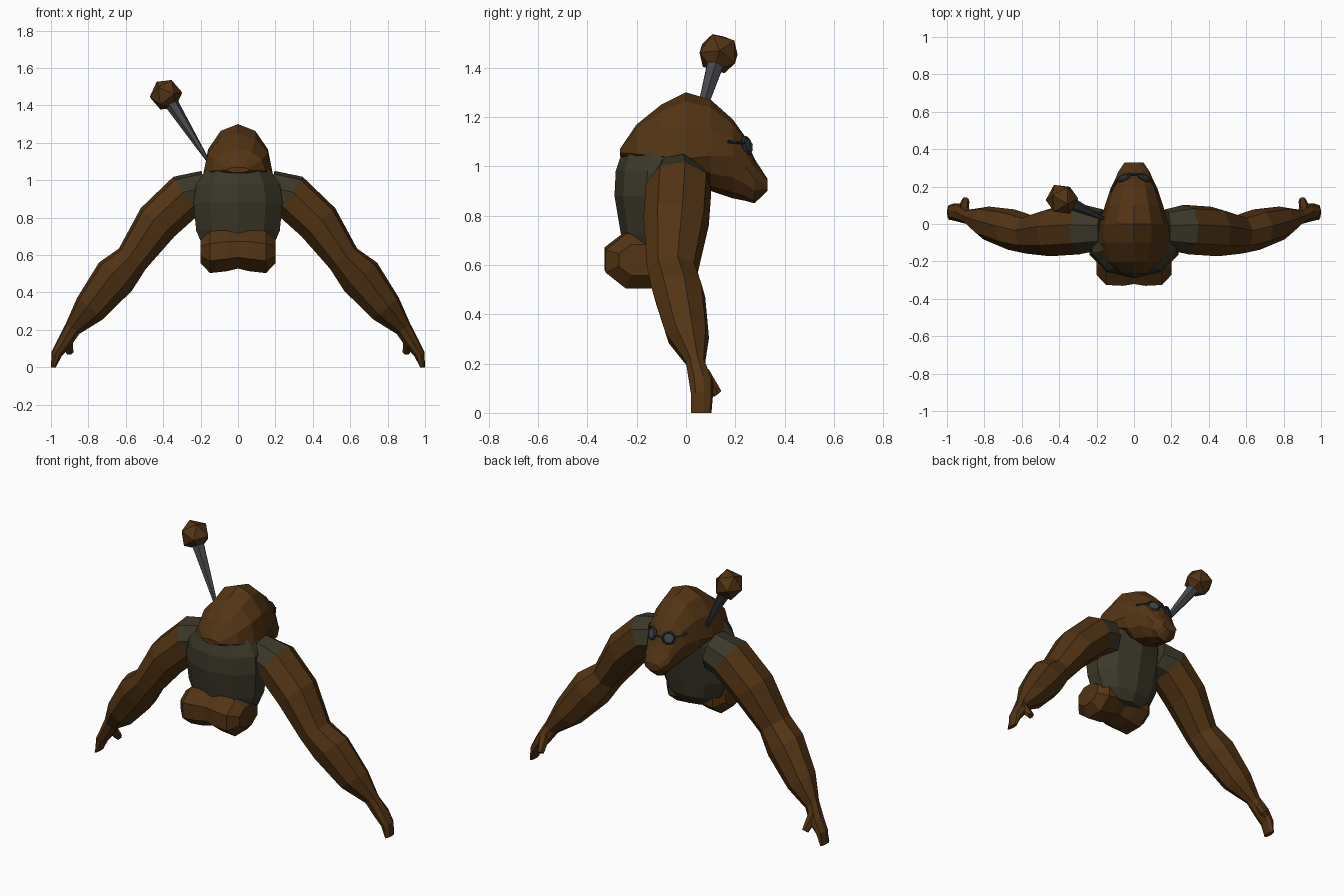
import bpy, bmesh, math
from mathutils import Vector

if "Cube" in bpy.data.objects:
    bpy.data.objects.remove(bpy.data.objects["Cube"])


def material(name, rgb):
    m = bpy.data.materials.new(name)
    m.diffuse_color = (*rgb, 1)
    m.use_nodes = True
    m.node_tree.nodes["Principled BSDF"].inputs["Base Color"].default_value = m.diffuse_color
    return m


BROWN = material("brown fur", (0.085, 0.034, 0.007))
SHIRT = material("olive grey shirt", (0.045, 0.039, 0.022))
STEEL = material("grey steel", (0.058, 0.062, 0.068))
FRAME = material("dark slate", (0.022, 0.028, 0.04))


def loft(name, rings, mats, rule=lambda band: 0):
    """Skin a list of equal rings and cap both ends; rule picks the colour of each band."""
    bm = bmesh.new()
    loops = [[bm.verts.new(p) for p in r] for r in rings]
    n = len(rings[0])
    for k in range(len(loops) - 1):
        a, b = loops[k], loops[k + 1]
        for i in range(n):
            j = (i + 1) % n
            bm.faces.new((a[i], a[j], b[j], b[i])).material_index = rule(k)
    bm.faces.new(loops[0]).material_index = rule(0)
    bm.faces.new(loops[-1]).material_index = rule(len(loops) - 2)
    bmesh.ops.recalc_face_normals(bm, faces=bm.faces)
    me = bpy.data.meshes.new(name)
    bm.to_mesh(me)
    bm.free()
    for m in mats:
        me.materials.append(m)
    ob = bpy.data.objects.new(name, me)
    bpy.context.collection.objects.link(ob)
    return ob


def angles(n, offset=0.0):
    return [2 * math.pi * (i + offset) / n for i in range(n)]


def rod(name, p, q, r1, r2, mat, n=6):
    """Tapered rod between two points."""
    p, q = Vector(p), Vector(q)
    rot = (q - p).to_track_quat('Z', 'Y')
    ring = lambda c, r: [c + rot @ Vector((r * math.cos(a), r * math.sin(a), 0)) for a in angles(n)]
    return loft(name, [ring(p, r1), ring(q, r2)], [mat])


# torso: z, half width, back y, front y
torso = [(0.57, 0.13, -0.22, -0.02), (0.63, 0.19, -0.25, 0.02), (0.73, 0.235, -0.265, 0.04),
         (0.88, 0.25, -0.29, 0.07), (0.98, 0.235, -0.285, 0.09), (1.07, 0.17, -0.255, 0.08)]
loft("torso", [[Vector((w * math.cos(a), (b + f) / 2 + (f - b) / 2 * math.sin(a), z))
                for a in angles(10, 0.5)] for z, w, b, f in torso], [SHIRT])

# head with hump and muzzle: y, top z, widest z, bottom z, half width
head = [(-0.268, 1.07, 1.055, 1.04, 0.06), (-0.2, 1.17, 1.05, 1.02, 0.145), (-0.1, 1.25, 1.04, 1.0, 0.185),
        (0.0, 1.3, 1.03, 0.98, 0.185), (0.1, 1.27, 1.04, 0.9, 0.155), (0.19, 1.19, 1.04, 0.87, 0.125),
        (0.24, 1.12, 1.0, 0.86, 0.10), (0.278, 1.03, 0.95, 0.85, 0.085), (0.33, 0.95, 0.925, 0.9, 0.05)]
loft("head", [[Vector((w * math.cos(a), y, c + ((t - c) if math.sin(a) > 0 else (c - b)) * math.sin(a)))
               for a in angles(12)] for y, t, c, b, w in head], [BROWN])

# pelvis: x, middle z, y radius, z radius
pelvis = [(-0.2, 0.62, 0.09, 0.065), (-0.15, 0.615, 0.145, 0.115), (-0.06, 0.625, 0.15, 0.115),
          (0, 0.63, 0.14, 0.105), (0.06, 0.625, 0.15, 0.115), (0.15, 0.615, 0.145, 0.115),
          (0.2, 0.62, 0.09, 0.065)]
loft("pelvis", [[Vector((x, -0.185 + ry * 1.05 * math.cos(a), z + rz * 1.05 * math.sin(a)))
                 for a in angles(8, 0.5)] for x, z, ry, rz in pelvis], [BROWN])

# arm: x, y, z, radius across, radius along y
arm = [(0.17, -0.03, 0.94, 0.115, 0.11), (0.28, -0.03, 0.915, 0.125, 0.135), (0.43, -0.04, 0.775, 0.12, 0.135),
       (0.565, -0.055, 0.58, 0.092, 0.105), (0.655, -0.03, 0.485, 0.118, 0.11), (0.79, 0.005, 0.315, 0.092, 0.09),
       (0.885, 0.038, 0.205, 0.046, 0.04), (0.93, 0.06, 0.13, 0.04, 0.05), (0.97, 0.065, 0.07, 0.03, 0.045),
       (0.987, 0.062, 0.0, 0.013, 0.042)]


def arm_rings(s):
    pts = [Vector(p[:3]) for p in arm]
    rings = []
    for k, (x, y, z, r, ry) in enumerate(arm):
        t = pts[min(k + 1, len(pts) - 1)] - pts[max(k - 1, 0)]
        across = Vector((-t.z, 0, t.x)).normalized()
        if k == len(arm) - 1:
            across = Vector((1, 0, 0))
        ring = [pts[k] + across * r * math.cos(a) + Vector((0, ry * math.sin(a), 0)) for a in angles(8, 0.25)]
        rings.append([Vector((s * p.x, p.y, max(p.z, 0))) for p in ring])
    return rings


for s, side in ((1, "right"), (-1, "left")):
    loft("arm_" + side, arm_rings(s), [SHIRT, BROWN], lambda k: 0 if k == 0 else 1)
    rod("thumb_" + side, (s * 0.915, 0.065, 0.16), (s * 0.9, 0.128, 0.078), 0.034, 0.02, BROWN)

    # round eyepiece with rim, lens and temple
    centre = Vector((s * 0.056, 0.247, 1.085))
    facing = Vector((s * 0.4, 0.85, 0.25)).normalized()
    bpy.ops.mesh.primitive_torus_add(location=centre, rotation=facing.to_track_quat('Z', 'Y').to_euler(),
                                     major_segments=10, minor_segments=4, major_radius=0.033, minor_radius=0.009)
    rim = bpy.context.object
    rim.name = "eyepiece_rim_" + side
    rim.data.materials.append(FRAME)
    rod("lens_" + side, centre - facing * 0.004, centre + facing * 0.004, 0.03, 0.03, STEEL, 10)
    rod("temple_" + side, centre + Vector((s * 0.033, -0.01, 0.01)), (s * 0.125, 0.17, 1.1), 0.006, 0.006, FRAME, 4)
rod("eyepiece_bridge", (-0.03, 0.265, 1.09), (0.03, 0.265, 1.09), 0.007, 0.007, FRAME, 4)

# tapered spike with a faceted ball on its end
ball = Vector((-0.385, 0.132, 1.457))
rod("spike", (-0.145, 0.02, 1.08), ball, 0.007, 0.042, STEEL)
bpy.ops.mesh.primitive_ico_sphere_add(subdivisions=1, radius=0.088, location=ball, rotation=(0.35, 0.3, 0.2))
knob = bpy.context.object
knob.name = "spike_ball"
knob.data.materials.append(BROWN)
